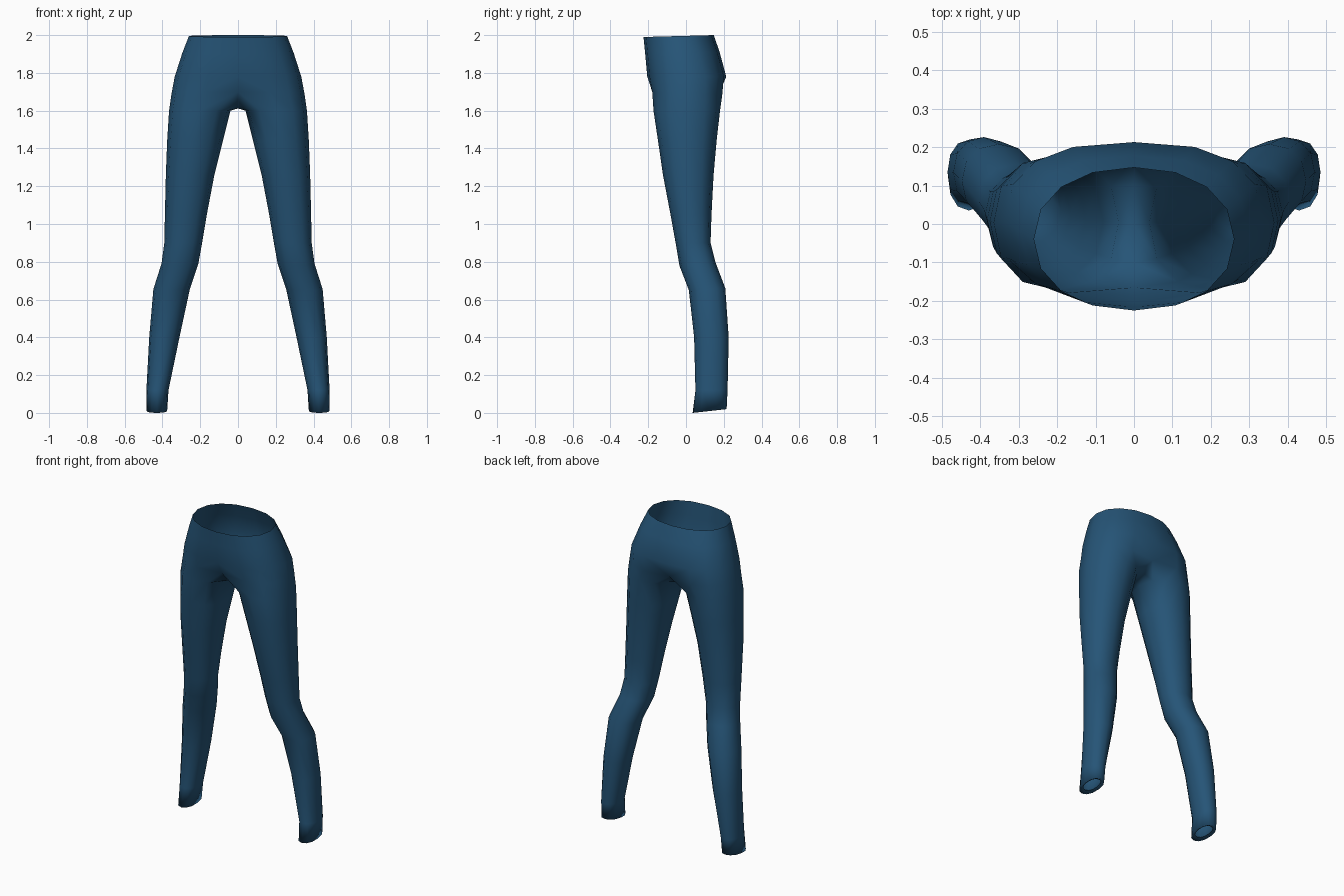
import bpy
import bmesh
from math import sin, cos, radians, copysign

cube = bpy.data.objects.get("Cube")
if cube:
    bpy.data.objects.remove(cube)


def power(v, p):
    return copysign(abs(v) ** p, v)


def section(angles, x_in, x_out, y_front, y_back, z_front, z_back, p):
    """Rounded cross-section points, running from front to outside to back."""
    cx, rx = (x_in + x_out) / 2, (x_out - x_in) / 2
    cy, ry = (y_front + y_back) / 2, (y_back - y_front) / 2
    points = []
    for a in angles:
        c, s = power(cos(radians(a)), p), power(sin(radians(a)), p)
        z = z_front + (z_back - z_front) * (s + 1) / 2
        points.append((cx + rx * c, cy + ry * s, z))
    return points


bm = bmesh.new()


def add_ring(points):
    return [bm.verts.new(p) for p in points]


def bridge(upper, lower, closed):
    n = len(lower)
    for i in range(n if closed else n - 1):
        j = (i + 1) % n
        bm.faces.new((upper[i], lower[i], lower[j], upper[j]))


# Hips: half sections from the front seam to the back seam
half_angles = [-90 + 22.5 * i for i in range(9)]
hips = [  # half width, front, back, height front, height back
    (0.26, -0.225, 0.147, 1.99, 2.0, 0.92),
    (0.295, -0.216, 0.178, 1.90, 1.91, 0.85),
    (0.335, -0.205, 0.213, 1.78, 1.78, 0.78),
    (0.352, -0.19, 0.203, 1.70, 1.68, 0.76),
]
previous = None
for w, f, b, zf, zb, p in hips:
    points = section(half_angles, -w, w, f, b, zf, zb, p)
    points[0] = (0, points[0][1], points[0][2])
    points[-1] = (0, points[-1][1], points[-1][2])
    ring = add_ring(points)
    if previous:
        bridge(previous, ring, False)
    previous = ring

# Seam drawn in between the legs, then the crotch line
previous[0].co.y = -0.165
previous[-1].co.y = 0.17
crotch = add_ring([(0, 0.1, 1.62), (0, 0, 1.612), (0, -0.1, 1.63)])
previous = previous + crotch

# Leg: closed sections down to the hem, whose edge turns inward
leg_angles = [-120 + 30 * i for i in range(12)]
leg = [  # inside, outside, front, back, height front, height back
    (0.04, 0.365, -0.172, 0.18, 1.60, 1.60),
    (0.08, 0.375, -0.148, 0.162, 1.44, 1.44),
    (0.125, 0.382, -0.122, 0.146, 1.26, 1.26),
    (0.165, 0.387, -0.082, 0.135, 1.05, 1.05),
    (0.19, 0.39, -0.055, 0.13, 0.90, 0.90),
    (0.21, 0.405, -0.035, 0.155, 0.78, 0.80),
    (0.255, 0.448, 0.015, 0.208, 0.65, 0.66),
    (0.31, 0.47, 0.043, 0.226, 0.40, 0.40),
    (0.368, 0.485, 0.05, 0.22, 0.12, 0.12),
    (0.375, 0.484, 0.035, 0.215, 0.0, 0.02),
    (0.39, 0.468, 0.065, 0.19, 0.012, 0.028),
]
for row in leg:
    ring = add_ring(section(leg_angles, *row, 0.9))
    bridge(previous, ring, True)
    previous = ring

for face in bm.faces:
    face.smooth = True
mesh = bpy.data.meshes.new("trousers")
bm.to_mesh(mesh)
bm.free()
trousers = bpy.data.objects.new("trousers", mesh)
bpy.context.collection.objects.link(trousers)

# Other half
mirror = trousers.modifiers.new("other_half", "MIRROR")
mirror.use_axis[0] = True
mirror.merge_threshold = 0.001

# Blue cloth
cloth = bpy.data.materials.new("blue_cloth")
cloth.use_nodes = True
colour = (0.019, 0.09, 0.185, 1)
cloth.diffuse_color = colour
shader = cloth.node_tree.nodes["Principled BSDF"]
shader.inputs["Base Color"].default_value = colour
shader.inputs["Roughness"].default_value = 0.9
mesh.materials.append(cloth)
